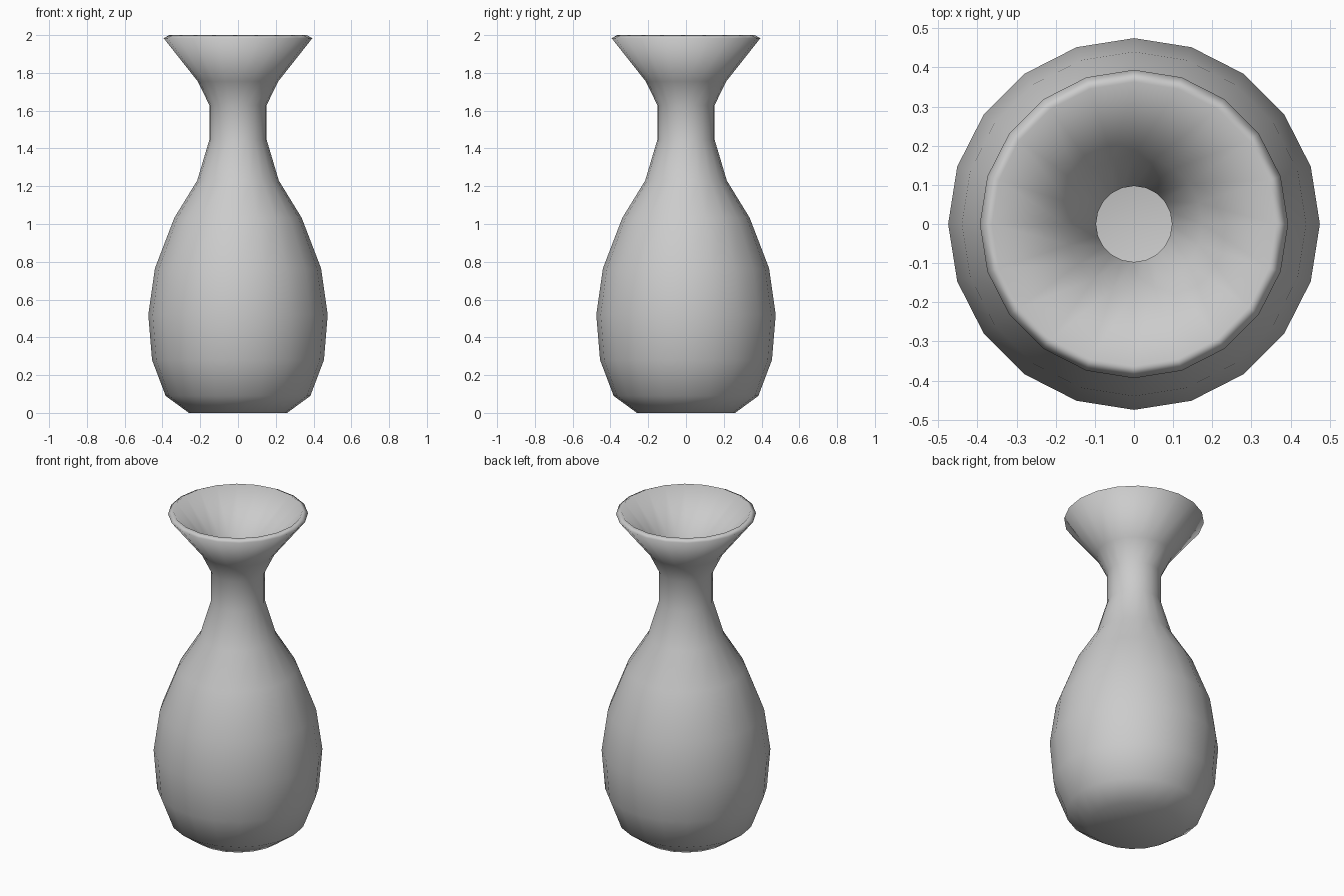
import bpy
import bmesh
from math import sin, cos, pi

if "Cube" in bpy.data.objects:
    bpy.data.objects.remove(bpy.data.objects["Cube"])

SIDES = 20

# Lathe profile (radius, height): outside going up, over the rim, inside going down
outer = [(0.26, 0), (0.383, 0.09), (0.455, 0.28), (0.475, 0.52), (0.44, 0.765),
         (0.337, 1.033), (0.216, 1.23), (0.152, 1.445), (0.152, 1.63),
         (0.213, 1.755), (0.394, 1.984)]
inner = [(0.363, 2.0), (0.175, 1.785), (0.097, 1.645), (0.097, 1.435),
         (0.168, 1.21), (0.288, 1.01), (0.388, 0.752), (0.422, 0.52),
         (0.404, 0.295), (0.345, 0.13), (0.24, 0.053)]


def lathe(name, profile):
    bm = bmesh.new()
    rings = [[bm.verts.new((r * cos(2 * pi * i / SIDES), r * sin(2 * pi * i / SIDES), z))
              for i in range(SIDES)] for r, z in profile]
    for low, high in zip(rings, rings[1:]):
        for i in range(SIDES):
            j = (i + 1) % SIDES
            bm.faces.new((low[i], low[j], high[j], high[i]))
    # Underside and inside floor
    bm.faces.new(rings[0][::-1])
    bm.faces.new(rings[-1])
    bmesh.ops.recalc_face_normals(bm, faces=bm.faces[:])
    for f in bm.faces:
        f.smooth = True
    mesh = bpy.data.meshes.new(name)
    bm.to_mesh(mesh)
    bm.free()
    obj = bpy.data.objects.new(name, mesh)
    bpy.context.collection.objects.link(obj)
    return obj


# Hollow vase with a flared mouth
lathe("vase", outer + inner)
